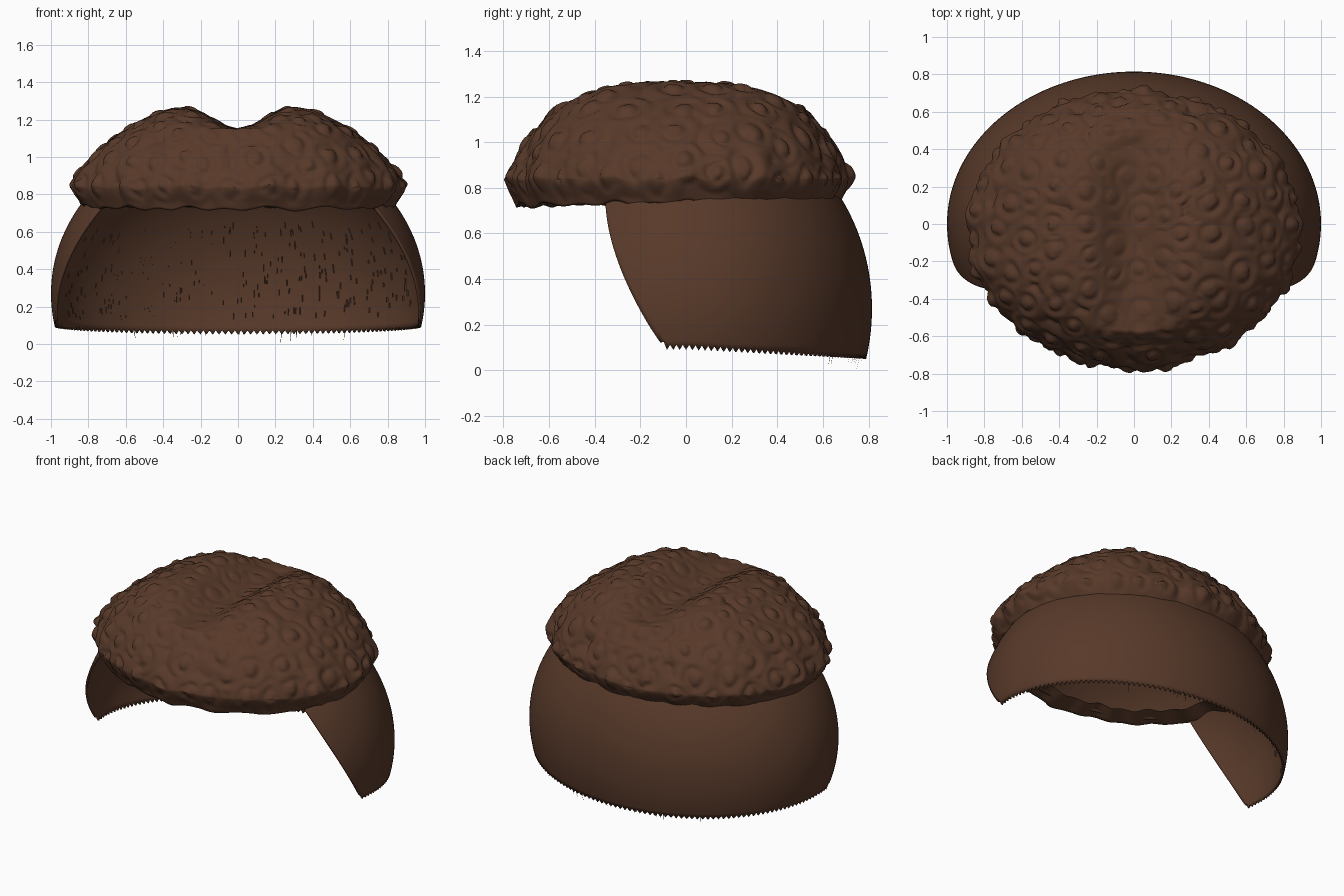
import bpy, bmesh, math, random
from mathutils import Vector
from mathutils.kdtree import KDTree

random.seed(7)
if "Cube" in bpy.data.objects:
    bpy.data.objects.remove(bpy.data.objects["Cube"])

brown = bpy.data.materials.new("hair_brown")
brown.use_nodes = True
COLOR = (0.098, 0.042, 0.023, 1)
brown.diffuse_color = COLOR
bsdf = brown.node_tree.nodes["Principled BSDF"]
bsdf.inputs["Base Color"].default_value = COLOR
bsdf.inputs["Roughness"].default_value = 0.8


def make_object(name, verts, faces, smooth=True):
    mesh = bpy.data.meshes.new(name)
    mesh.from_pydata(verts, [], faces)
    bm = bmesh.new()
    bm.from_mesh(mesh)
    bmesh.ops.remove_doubles(bm, verts=bm.verts, dist=0.0001)
    bmesh.ops.recalc_face_normals(bm, faces=bm.faces)
    bm.to_mesh(mesh)
    bm.free()
    mesh.materials.append(brown)
    mesh.polygons.foreach_set("use_smooth", [smooth] * len(mesh.polygons))
    obj = bpy.data.objects.new(name, mesh)
    bpy.context.collection.objects.link(obj)
    return obj


def ring_faces(rows, cols):
    return [(r * cols + c, (r + 1) * cols + c,
             (r + 1) * cols + (c + 1) % cols, r * cols + (c + 1) % cols)
            for r in range(rows - 1) for c in range(cols)]


# Smooth under layer: a dome open at the face, with a serrated lower edge
RX, RY, RZ, MID = 1.0, 0.815, 0.88, 0.27


def dome_point(angle, z, inset=0.0):
    k = math.sqrt(max(0, 1 - ((z - MID) / RZ) ** 2))
    return Vector(((RX - inset) * k * math.cos(angle),
                   (RY - inset) * k * math.sin(angle), z))


def lower_edge(angle):
    forward = math.degrees(math.asin(-math.sin(angle)))
    if forward > 31:
        return 0.745
    if forward > 6:
        return 0.09 + 0.655 * ((forward - 6) / 25) ** 1.2
    return 0.09 - 0.04 * max(0, math.sin(angle))


COLS, ROWS = 360, 40
verts = []
for r in range(ROWS):
    for c in range(COLS):
        a = math.tau * c / COLS
        low = lower_edge(a)
        if c % 2 and low < 0.12 and r == ROWS - 1:
            low += 0.022
        polar = math.acos((low - MID) / RZ) * r / (ROWS - 1)
        verts.append(dome_point(a, MID + RZ * math.cos(polar)))
shell = make_object("smooth_under_hair", verts, ring_faces(ROWS, COLS))
thick = shell.modifiers.new("thickness", "SOLIDIFY")
thick.thickness = 0.014
thick.offset = -1

# Fine strands: slivers on the inside and loose tips below the edge
verts, faces = [], []


def sliver(points):
    faces.append(tuple(range(len(verts), len(verts) + len(points))))
    verts.extend(points)


for i in range(260):
    a = math.acos(random.uniform(-0.97, 0.97))
    z = random.uniform(0.13, 0.62)
    h = random.uniform(0.015, 0.04)
    sliver([dome_point(a, z, 0.012), dome_point(a, z + h, 0.012),
            dome_point(a + 0.004, z + h, 0.02), dome_point(a + 0.004, z, 0.02)])
for i in range(12):
    a = random.uniform(0.9, math.pi - 0.9)
    tip = 0.0 if i == 0 else random.uniform(0.005, 0.04)
    sliver([dome_point(a, 0.07, 0.007), dome_point(a + 0.006, 0.07, 0.007),
            dome_point(a + 0.003, tip, 0.007)])
make_object("fine_strands", verts, faces, smooth=False)

# Curly top: base surface with a centre dip and a fluted, tucked rim
COLS, DOME_ROWS, RIM = 320, 84, 0.835
profile = []
for r in range(DOME_ROWS):
    profile.append((math.sin(math.pi / 2 * r / (DOME_ROWS - 1)), RIM, 0.0))
for i in range(1, 11):
    profile.append((1 - 0.035 * (i / 10) ** 1.5, RIM - 0.1 * i / 10, i / 10))
for i in range(1, 7):
    profile.append((0.965 - 0.15 * i / 6, RIM - 0.1 + 0.02 * i / 6, 1 - i / 6))

base = []
for row, (s, z, hang) in enumerate(profile):
    for c in range(COLS):
        a = math.tau * c / COLS
        front = max(0, -math.sin(a))
        flute = 0.55 * math.sin(23 * a + 2 * math.sin(3 * a)) + 0.45 * math.sin(13 * a + 1)
        lock = math.exp(-((a - 1.5 * math.pi - 0.04) / 0.07) ** 2)
        spread = s * (1 + s ** 8 * (0.016 * flute + 0.03 * lock))
        x = 0.88 * spread * math.cos(a)
        y = -0.03 + 0.735 * spread * math.sin(a)
        height = z
        if row < DOME_ROWS:
            v = abs(s * math.sin(a))
            fall = s * s - (v ** 2 - v ** 3) * (1 - s ** 8)
            height += 0.475 * max(0, 1 - fall) ** 0.76
            height -= max(0, height - 1.15) * math.exp(-(x / 0.21) ** 2)
            height += 0.014 * flute * s ** 16
        else:
            height += 0.014 * flute - 0.014 * front * hang
        base.append(Vector((x, y, height)))

# Curl centres, evenly scattered by rejection
centres = []
domed = base[COLS * 4:COLS * (DOME_ROWS + 1)]
for p in random.sample(domed, 6000):
    if all((p - q).length > 0.14 for q, _, _ in centres):
        centres.append((p, random.uniform(0.1, 0.16), random.uniform(0, math.tau)))
tree = KDTree(len(centres))
for i, curl in enumerate(centres):
    tree.insert(curl[0], i)
tree.balance()


def curl_height(p):
    best = 0.0
    for q, i, d in tree.find_range(p, 0.16):
        _, radius, turn = centres[i]
        k = d / radius
        if k >= 1:
            continue
        off = p - q
        swirl = math.cos(math.atan2(off.y, off.x) - turn)
        h = 0.04 * math.sqrt(1 - k * k) * (1 + 0.25 * swirl * k)
        h -= 0.019 * math.exp(-((k - 0.36 - 0.2 * swirl) / 0.17) ** 2)
        best = max(best, h)
    return best


verts = []
for p in base:
    flat = 1 - 0.5 * math.exp(-(p.x / 0.2) ** 2) * (p.z > 1.05)
    low = min(1, max(0.3, (p.z - 0.72) / 0.12))
    outward = Vector((p.x, p.y + 0.03, max(0, p.z - 0.78) * 1.4)).normalized()
    verts.append(p + outward * (curl_height(p) * flat * low - 0.012))
make_object("curly_top", verts, ring_faces(len(profile), COLS))
